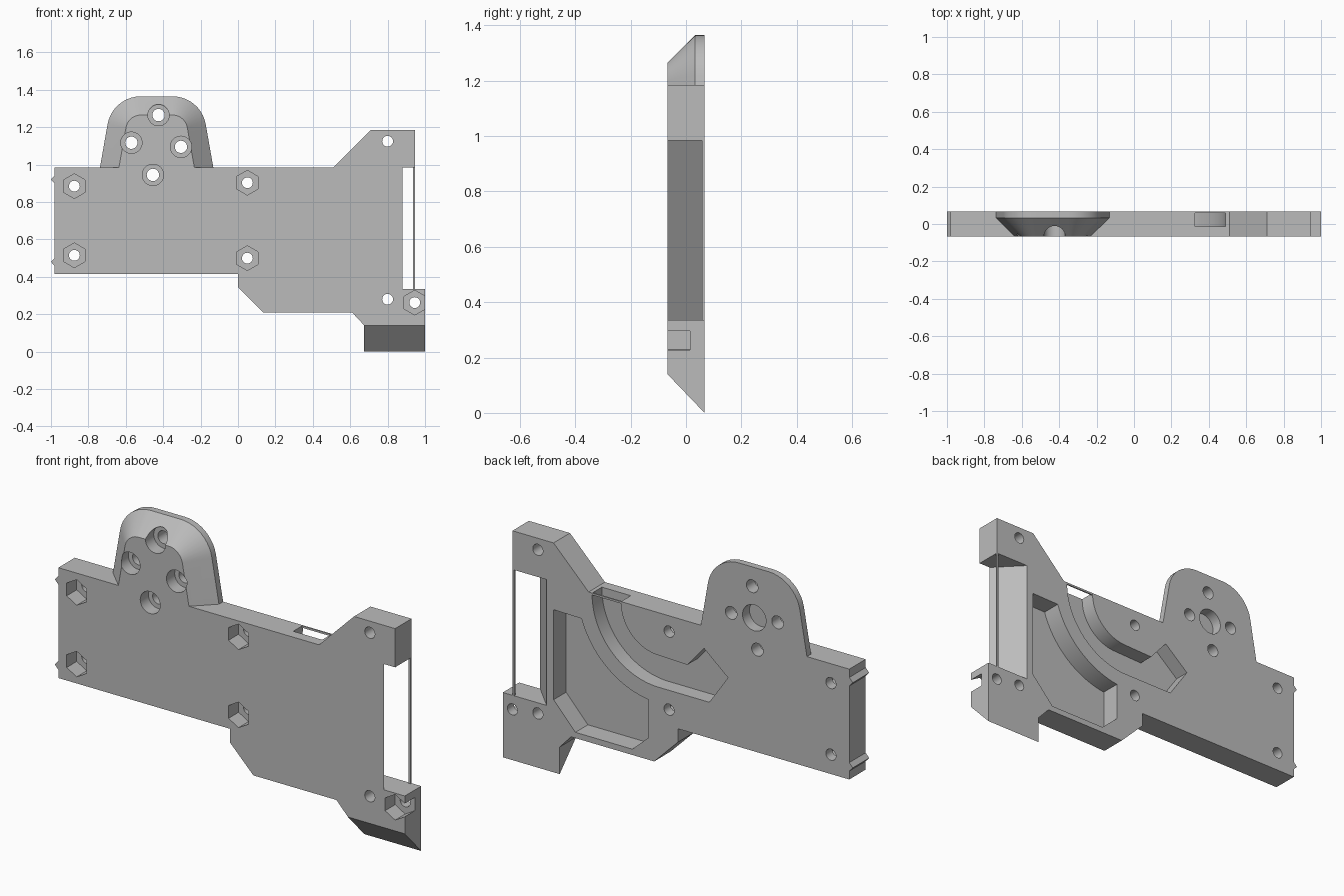
import bpy, bmesh, math
from math import cos, sin, radians
from mathutils import Vector

if "Cube" in bpy.data.objects:
    bpy.data.objects.remove(bpy.data.objects["Cube"])

FRONT, BACK = -0.067, 0.067

grey = bpy.data.materials.new("plain grey")
grey.use_nodes = True
grey.diffuse_color = (0.5, 0.5, 0.5, 1)
grey.node_tree.nodes["Principled BSDF"].inputs["Base Color"].default_value = (0.5, 0.5, 0.5, 1)


def loft(name, sections, axis="y"):
    """Solid through sections [(position, [(u, v), ...]), ...] along an axis."""
    place = {"x": lambda u, v, d: Vector((d, u, v)),
             "y": lambda u, v, d: Vector((u, d, v)),
             "z": lambda u, v, d: Vector((u, v, d))}[axis]
    bm = bmesh.new()
    rings = [[bm.verts.new(place(u, v, d)) for u, v in pts] for d, pts in sections]
    bm.faces.new(rings[0])
    bm.faces.new(rings[-1])
    for a, b in zip(rings, rings[1:]):
        for i in range(len(a)):
            j = (i + 1) % len(a)
            bm.faces.new((a[i], a[j], b[j], b[i]))
    bmesh.ops.recalc_face_normals(bm, faces=bm.faces[:])
    mesh = bpy.data.meshes.new(name)
    bm.to_mesh(mesh)
    bm.free()
    mesh.materials.append(grey)
    obj = bpy.data.objects.new(name, mesh)
    bpy.context.collection.objects.link(obj)
    return obj


def prism(name, pts, lo, hi, axis="y"):
    return loft(name, [(lo, pts), (hi, pts)], axis)


def arc(cx, cz, r, start, end, n):
    angles = [radians(start + (end - start) * i / n) for i in range(n + 1)]
    return [(cx + r * cos(a), cz + r * sin(a)) for a in angles]


def circle(x, z, r, n=32, turn=0):
    return arc(x, z, r, turn, turn + 360 * (n - 1) / n, n - 1)


def combine(target, tool, operation="DIFFERENCE"):
    mod = target.modifiers.new("combine", "BOOLEAN")
    mod.operation, mod.solver, mod.object = operation, "EXACT", tool
    bpy.context.view_layer.objects.active = target
    bpy.ops.object.modifier_apply(modifier=mod.name)
    bpy.data.objects.remove(tool)


# Main plate
body = prism("mounting_plate", [
    (-0.98, 0.415), (0, 0.415), (0, 0.345), (0.135, 0.21), (0.61, 0.21), (0.675, 0.14),
    (0.675, 0), (1, 0), (1, 0.335), (0.88, 0.335), (0.88, 0.985), (0.945, 0.985),
    (0.945, 1.185), (0.71, 1.185), (0.51, 0.985), (-0.98, 0.985)], FRONT, BACK)


# Rounded tab with a bevelled front rim
def tab_outline(r):
    pts = arc(-0.35, 1.185, r, -10 + 20, 90, 10) + arc(-0.52, 1.185, r, 90, 170, 10)
    drop = (pts[-1][1] - 0.985) * math.tan(radians(10))
    left, right = pts[-1][0] - drop, pts[0][0] + drop
    return [(right, 0.95), (right, 0.985)] + pts + [(left, 0.985), (left, 0.95)]


tab = loft("tab", [(FRONT, tab_outline(0.08)), (0.033, tab_outline(0.18)),
                   (BACK, tab_outline(0.18))])
combine(body, tab, "UNION")

# Slanted foot and slanted side of the open slot
combine(body, prism("foot_cut", [(-0.117, 0.192), (0.117, -0.052), (-0.117, -0.052)],
                    0.62, 1.1, "x"))
combine(body, prism("slot_cut", [(0.893, -0.08), (0.737, 0.08), (0.92, 0.08), (0.92, -0.08)],
                    0.335, 0.985, "z"))

# Rear pocket with a curved side
pocket = [(0.71, 0.84)] + arc(0.11, 0.98, 0.463, -18, -83, 20) + [
    (0.166, 0.325), (0.26, 0.24), (0.585, 0.24), (0.71, 0.375)]
combine(body, prism("pocket_cut", pocket, -0.035, 0.1))

# Rear curved channel, open at the top, ending in a turned-up square
channel = [(0.49, 1.03)] + arc(0.11, 0.98, 0.38, 0, -90, 24) + [
    (-0.18, 0.6), (-0.287, 0.755), (-0.15, 0.87), (-0.055, 0.76)]
channel += arc(0.11, 0.98, 0.215, -90, 0, 20) + [(0.325, 1.03)]
combine(body, prism("channel_cut", channel, -0.013, 0.1))

# Counterbored holes and blind centre bore in the tab
for x, z in [(-0.425, 1.265), (-0.57, 1.117), (-0.305, 1.095), (-0.455, 0.945)]:
    combine(body, prism("counterbore", circle(x, z, 0.057), -0.1, 0.0))
    combine(body, prism("screw_hole", circle(x, z, 0.033), -0.1, 0.1))
combine(body, prism("centre_bore", circle(-0.437, 1.105, 0.067), 0.01, 0.1))

# Hexagonal nut recesses with through holes
nuts = [(-0.875, 0.885), (-0.875, 0.515), (0.05, 0.903), (0.05, 0.5), (0.945, 0.262)]
for x, z in nuts:
    combine(body, prism("nut_recess", circle(x, z, 0.066, 6, 30), -0.1, 0.015))
for x, z in nuts + [(0.8, 1.125), (0.8, 0.28)]:
    combine(body, prism("bolt_hole", circle(x, z, 0.029, 24), -0.1, 0.1))

bpy.ops.object.select_all(action="DESELECT")
body.select_set(True)
bpy.context.view_layer.objects.active = body
bpy.ops.object.shade_smooth_by_angle(angle=radians(25))

# Thin bars bridging the slot and the channel mouth
prism("slot_bar", [(0.935, 0.335), (0.945, 0.335), (0.945, 0.985), (0.935, 0.985)], 0.058, BACK)
prism("channel_bar", [(0.325, 0.975), (0.49, 0.975), (0.49, 0.985), (0.325, 0.985)], 0.06, BACK)

# Small ridges on the end
for name, z in [("upper_ridge", 0.92), ("lower_ridge", 0.48)]:
    prism(name, [(-0.98, z - 0.022), (-1, z), (-0.98, z + 0.022)], FRONT, BACK)
